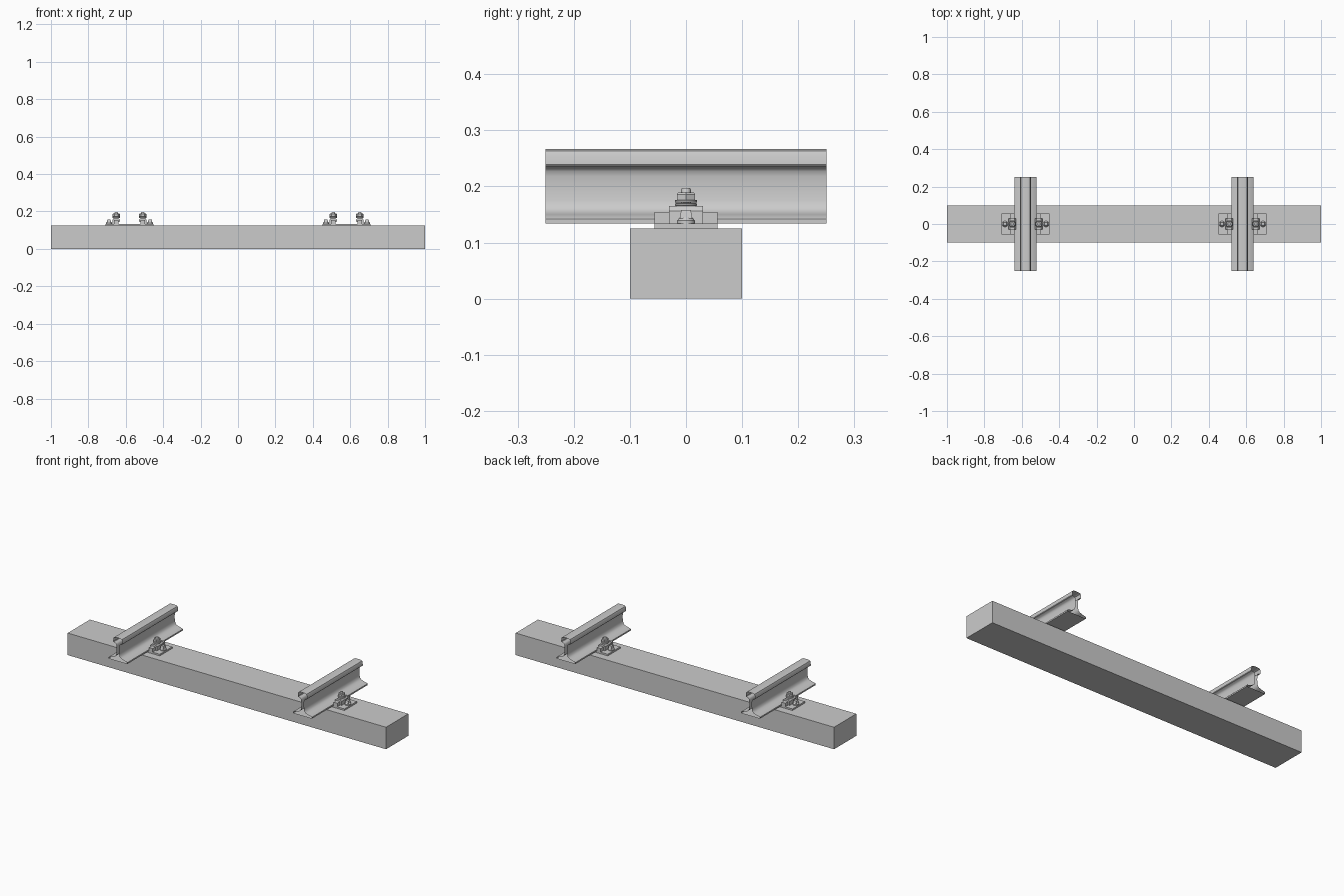
import bpy, bmesh, math

if "Cube" in bpy.data.objects:
    bpy.data.objects.remove(bpy.data.objects["Cube"])

RAIL_X = 0.58


def mesh_object(name, bm, smooth=None):
    mesh = bpy.data.meshes.new(name)
    bm.to_mesh(mesh)
    bm.free()
    ob = bpy.data.objects.new(name, mesh)
    bpy.context.collection.objects.link(ob)
    if smooth:
        bpy.ops.object.select_all(action='DESELECT')
        bpy.context.view_layer.objects.active = ob
        ob.select_set(True)
        bpy.ops.object.shade_smooth_by_angle(angle=math.radians(smooth))
    return ob


def box(name, x0, x1, y0, y1, z0, z1):
    bm = bmesh.new()
    bmesh.ops.create_cube(bm, size=1)
    for v in bm.verts:
        v.co.x = (x0 + x1) / 2 + v.co.x * (x1 - x0)
        v.co.y = (y0 + y1) / 2 + v.co.y * (y1 - y0)
        v.co.z = (z0 + z1) / 2 + v.co.z * (z1 - z0)
    return mesh_object(name, bm)


def extrude_y(name, pts, half_y, caps=True, smooth=None):
    """Extrude a closed xz profile along y."""
    bm = bmesh.new()
    a = [bm.verts.new((x, -half_y, z)) for x, z in pts]
    b = [bm.verts.new((x, half_y, z)) for x, z in pts]
    n = len(pts)
    for i in range(n):
        j = (i + 1) % n
        bm.faces.new((a[i], a[j], b[j], b[i]))
    if caps:
        bm.faces.new(a[::-1])
        bm.faces.new(b)
        bmesh.ops.recalc_face_normals(bm, faces=bm.faces)
    return mesh_object(name, bm, smooth)


def turned(name, x, rings, sides, turn=0.0, smooth=None):
    """Stack of (radius, z) rings, closed at both ends."""
    bm = bmesh.new()
    loops = []
    for r, z in rings:
        angles = [turn + 2 * math.pi * i / sides for i in range(sides)]
        loops.append([bm.verts.new((x + r * math.cos(t), r * math.sin(t), z)) for t in angles])
    for lo, hi in zip(loops, loops[1:]):
        for i in range(sides):
            j = (i + 1) % sides
            bm.faces.new((lo[i], lo[j], hi[j], hi[i]))
    bm.faces.new(loops[0][::-1])
    bm.faces.new(loops[-1])
    return mesh_object(name, bm, smooth)


# Sleeper
box("sleeper", -1, 1, -0.1, 0.1, 0, 0.125)

# Rail section, right half from foot to crown; the ends stay open
half = [(0.059, 0.134), (0.059, 0.142), (0.057, 0.144), (0.034, 0.150), (0.020, 0.155),
        (0.012, 0.163), (0.009, 0.175), (0.007, 0.195), (0.008, 0.218), (0.010, 0.227),
        (0.014, 0.232), (0.027, 0.236), (0.029, 0.239), (0.028, 0.256), (0.025, 0.263),
        (0.019, 0.266), (0.010, 0.267)]
rail_profile = half + [(-x, z) for x, z in reversed(half)]

for side, cx in (("left", -RAIL_X), ("right", RAIL_X)):
    rail = extrude_y(side + "_rail", rail_profile, 0.25, caps=False, smooth=35)
    rail.location.x = cx

    # Base plate under the rail
    box(side + "_base_plate", cx - 0.128, cx + 0.128, -0.056, 0.056, 0.125, 0.134)

    # Fastenings on both sides of the rail foot
    for s in (-1, 1):
        tag = side + ("_inner" if s * cx < 0 else "_outer")

        # Shoulder ribs either side of the clip
        for k in (-1, 1):
            ys = sorted((k * 0.029, k * 0.056))
            xs = sorted((cx + s * 0.060, cx + s * 0.083))
            box(tag + "_rib", *xs, *ys, 0.134, 0.154)

        # Bent clip holding down the foot
        clip = [(0.050, 0.146), (0.059, 0.144), (0.063, 0.152), (0.079, 0.152), (0.082, 0.134),
                (0.092, 0.134), (0.091, 0.156), (0.084, 0.165), (0.060, 0.165), (0.051, 0.156)]
        extrude_y(tag + "_clip", [(cx + s * x, z) for x, z in clip], 0.030)

        # Clip bolt, spring washer and nut
        bx = cx + s * 0.071
        turned(tag + "_bolt", bx, [(0.0085, 0.136), (0.0085, 0.194), (0.007, 0.197)], 16, smooth=30)
        for z in (0.165, 0.171):
            turned(tag + "_spring_washer", bx, [(0.018, z), (0.020, z + 0.001),
                   (0.020, z + 0.004), (0.018, z + 0.005)], 20, smooth=30)
        turned(tag + "_nut", bx, [(0.019, 0.176), (0.019, 0.186), (0.016, 0.189)], 6)

        # Sleeper screw with flange and square tapered head
        sx = cx + s * 0.110
        turned(tag + "_screw_flange", sx, [(0.016, 0.134), (0.016, 0.139), (0.011, 0.145)],
               20, smooth=30)
        turned(tag + "_screw_head", sx, [(0.016, 0.143), (0.012, 0.158)], 4, math.pi / 4)
